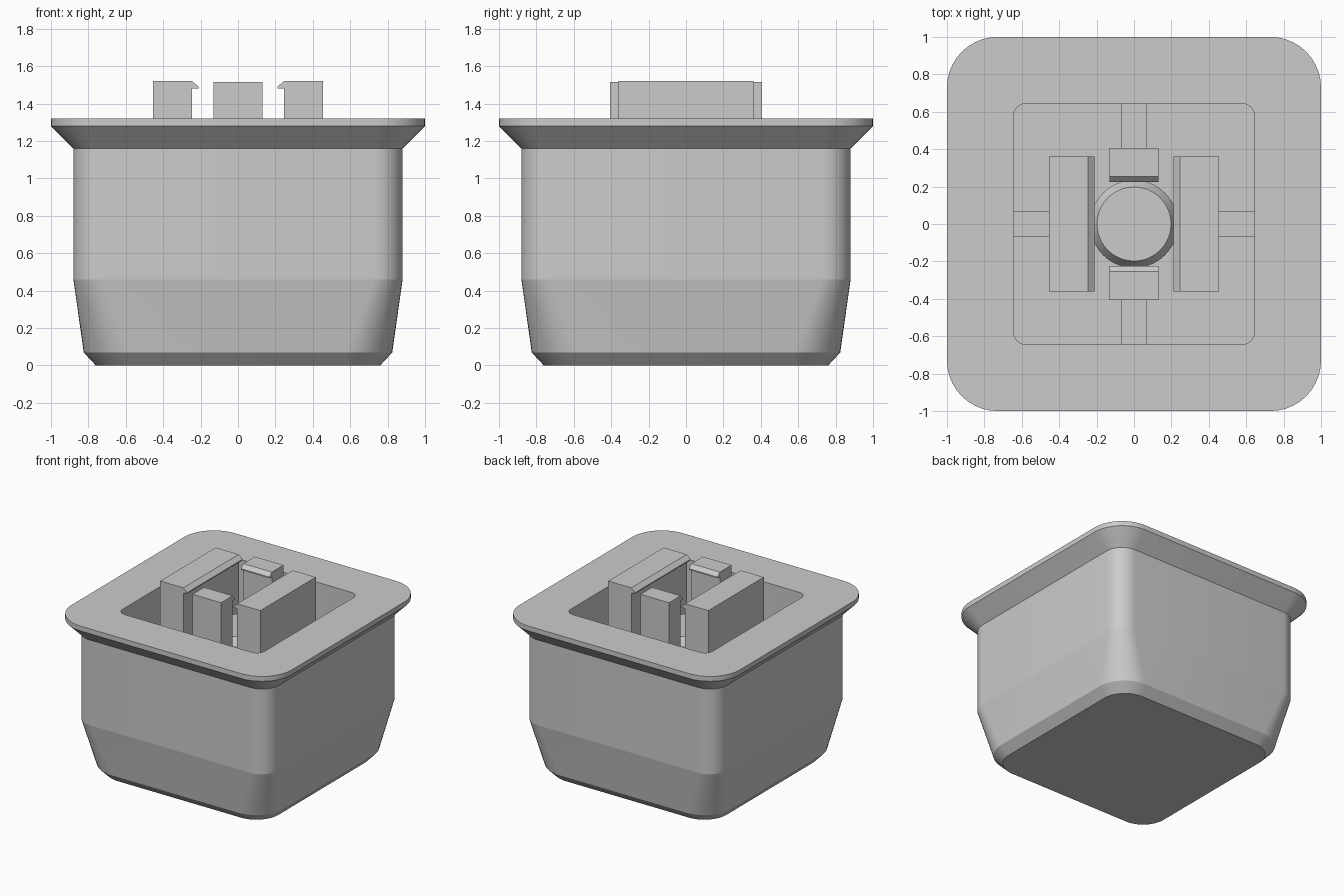
import bpy, bmesh, math
from mathutils import Matrix

cube = bpy.data.objects.get("Cube")
if cube:
    bpy.data.objects.remove(cube, do_unlink=True)

grey = bpy.data.materials.new("plain_grey")
grey.use_nodes = True
colour = (0.6, 0.6, 0.6, 1)
grey.diffuse_color = colour
grey.node_tree.nodes["Principled BSDF"].inputs["Base Color"].default_value = colour


def finish(bm, name):
    bmesh.ops.recalc_face_normals(bm, faces=bm.faces)
    mesh = bpy.data.meshes.new(name)
    bm.to_mesh(mesh)
    bm.free()
    mesh.materials.append(grey)
    obj = bpy.data.objects.new(name, mesh)
    bpy.context.collection.objects.link(obj)
    return obj


def rounded_square(half, radius, z, steps=10):
    points = []
    for corner in range(4):
        start = corner * math.pi / 2
        cx = (half - radius) * (1 if corner in (0, 3) else -1)
        cy = (half - radius) * (1 if corner < 2 else -1)
        for i in range(steps + 1):
            a = start + math.pi / 2 * i / steps
            points.append((cx + radius * math.cos(a), cy + radius * math.sin(a), z))
    return points


def loft(name, sections):
    """Skin a stack of rounded squares, with crisp edges between the bands."""
    bm = bmesh.new()
    rings = [[bm.verts.new(p) for p in rounded_square(*s)] for s in sections]
    count = len(rings[0])
    for low, high in zip(rings, rings[1:]):
        for i in range(count):
            j = (i + 1) % count
            face = bm.faces.new((low[i], low[j], high[j], high[i]))
            face.smooth = True
    for ring in (rings[0], rings[-1]):
        bm.faces.new(ring)
    for ring in rings:
        for i in range(count):
            bm.edges.get((ring[i], ring[(i + 1) % count])).smooth = False
    return finish(bm, name)


def prism(name, profile, width, angle):
    """Extrude an (out, z) profile sideways, then turn it about the centre."""
    bm = bmesh.new()
    face = bm.faces.new([bm.verts.new((x, -width / 2, z)) for x, z in profile])
    new = bmesh.ops.extrude_face_region(bm, geom=[face])["geom"]
    verts = [v for v in new if isinstance(v, bmesh.types.BMVert)]
    bmesh.ops.translate(bm, verts=verts, vec=(0, width, 0))
    bmesh.ops.rotate(bm, verts=bm.verts, matrix=Matrix.Rotation(angle, 3, "Z"))
    return finish(bm, name)


# Tub: tapered outside, flared rim, then down the inside to the floor
FLOOR = 0.4
loft("tub", [
    (0.76, 0.20, 0), (0.825, 0.25, 0.07), (0.88, 0.15, 0.46),
    (0.88, 0.15, 1.16), (1.0, 0.27, 1.28), (1.0, 0.27, 1.32),
    (0.645, 0.07, 1.32), (0.645, 0.07, FLOOR)])


# Hooked clips and the ribs that brace them against the tub walls
def clip(name, outer, inner, tip, width, top, angle):
    prism(name, [(outer, FLOOR), (outer, top), (inner, top), (tip, top - 0.03),
                 (tip, top - 0.04), (inner, top - 0.04), (inner, FLOOR)], width, angle)


for i, side in enumerate(("left", "back", "right", "front")):
    angle = i * math.pi / 2
    if i % 2 == 0:
        clip(side + "_wide_clip", 0.455, 0.245, 0.21, 0.72, 1.52, angle)
    else:
        clip(side + "_narrow_clip", 0.405, 0.255, 0.225, 0.26, 1.515, angle)
    inner = 0.45 if i % 2 == 0 else 0.40
    prism(side + "_rib", [(inner, FLOOR), (0.65, FLOOR), (0.65, 1.0), (inner, 1.0)],
          0.136, angle)

# Central post with a bevelled top
loft("centre_post", [(0.235, 0.2349, FLOOR), (0.235, 0.2349, 1.08), (0.198, 0.1979, 1.14)])
